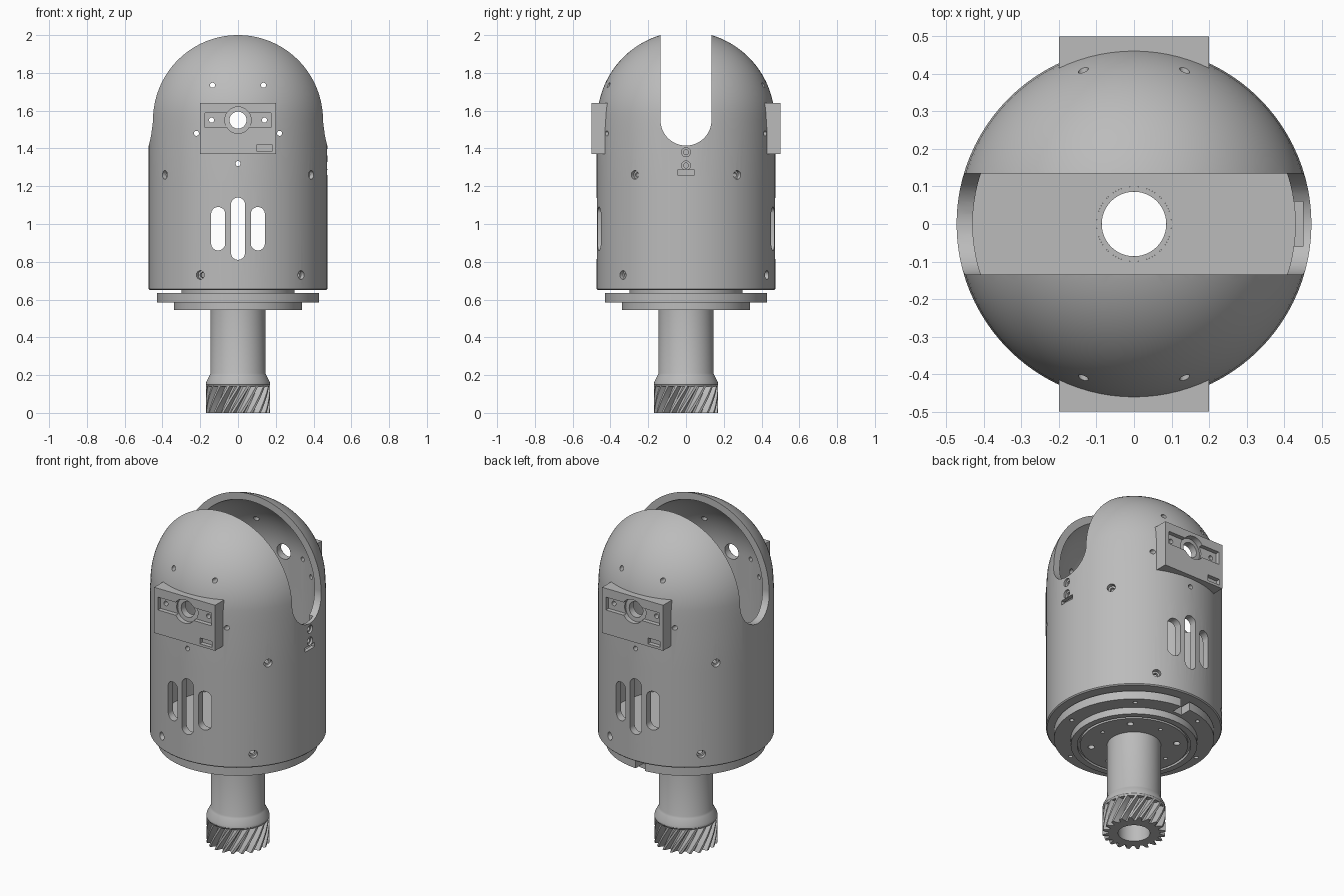
import bpy, bmesh
from math import sin, cos, pi, radians, sqrt
from mathutils import Matrix

if "Cube" in bpy.data.objects:
    bpy.data.objects.remove(bpy.data.objects["Cube"])

# One grey metal for everything
metal = bpy.data.materials.new("grey metal")
metal.use_nodes = True
GREY = (0.5, 0.5, 0.5, 1)
metal.diffuse_color = GREY
metal.node_tree.nodes["Principled BSDF"].inputs["Base Color"].default_value = GREY

WALL, INNER, DOME = 0.473, 0.43, 0.47
DOME_Z = 1.55
T = Matrix.Translation


def turn(degrees, axis='Z'):
    return Matrix.Rotation(radians(degrees), 4, axis)


def finish(bm, name):
    bmesh.ops.recalc_face_normals(bm, faces=bm.faces)
    mesh = bpy.data.meshes.new(name)
    bm.to_mesh(mesh)
    bm.free()
    obj = bpy.data.objects.new(name, mesh)
    bpy.context.collection.objects.link(obj)
    return obj


def lathe(name, profile, n=96, shape=None):
    """Spin a closed (radius, height) profile; shape may alter radius and angle."""
    bm = bmesh.new()
    rings = []
    for i in range(n):
        ring = []
        for r, z in profile:
            a = 2 * pi * i / n
            if shape:
                r, twist = shape(r, z, i)
                a += twist
            ring.append(bm.verts.new((r * cos(a), r * sin(a), z)))
        rings.append(ring)
    m = len(profile)
    for i in range(n):
        p, q = rings[i], rings[(i + 1) % n]
        for j in range(m):
            k = (j + 1) % m
            bm.faces.new((p[j], q[j], q[k], p[k]))
    return finish(bm, name)


def box(name, x0, x1, y0, y1, z0, z1):
    bm = bmesh.new()
    bmesh.ops.create_cube(bm, size=1)
    bmesh.ops.scale(bm, vec=(x1 - x0, y1 - y0, z1 - z0), verts=bm.verts)
    bmesh.ops.translate(bm, vec=((x0 + x1) / 2, (y0 + y1) / 2, (z0 + z1) / 2), verts=bm.verts)
    return finish(bm, name)


def slot(w, h, length, place, n=24):
    """Round-ended prism along its own y axis (a cylinder when w == h)."""
    bm = bmesh.new()
    ends = []
    for y in (-length / 2, length / 2):
        loop = []
        for i in range(n):
            t = 2 * pi * (i + 0.5) / n
            side = 1 if sin(t) > 0 else -1
            loop.append(bm.verts.new((w / 2 * cos(t), y, w / 2 * sin(t) + side * (h - w) / 2)))
        bm.faces.new(loop)
        ends.append(loop)
    for i in range(n):
        k = (i + 1) % n
        bm.faces.new((ends[0][i], ends[0][k], ends[1][k], ends[1][i]))
    bm.transform(place)
    return finish(bm, "cutter")


def cut(obj, *cutters):
    for c in cutters:
        mod = obj.modifiers.new("cut", 'BOOLEAN')
        mod.operation = 'DIFFERENCE'
        mod.solver = 'EXACT'
        mod.object = c
        bpy.context.view_layer.update()
        mesh = bpy.data.meshes.new_from_object(obj.evaluated_get(bpy.context.evaluated_depsgraph_get()))
        obj.modifiers.clear()
        obj.data = mesh
        bpy.data.objects.remove(c)


def screw_hole(obj, angle, z):
    """Counterbored radial hole; angle is measured from the front."""
    cut(obj,
        slot(0.046, 0.046, 0.1, turn(angle) @ T((0, -WALL - 0.025, z))),
        slot(0.026, 0.026, 0.2, turn(angle) @ T((0, -0.45, z))))


# Lower body: cup with a floor, vents and screws
lower = lathe("lower_body", [(0.1, 0.65), (WALL - 0.006, 0.65), (WALL, 0.656), (WALL, 1.22),
                             (INNER, 1.22), (INNER, 0.7), (0.1, 0.7)])
for x, h in ((-0.105, 0.23), (0, 0.33), (0.105, 0.23)):
    cut(lower, slot(0.075, h, 1.2, T((x, 0, 0.975))))
for angle in (45, -25, 225, 155):
    screw_hole(lower, angle, 0.73)

# Domed housing: hollow shell, split by a wide slot running along x
steps = [radians(84) * i / 20 for i in range(21)]
outer = [(DOME * cos(t), DOME_Z + DOME * sin(t)) for t in steps]
inner = [(INNER * cos(t), DOME_Z + INNER * sin(t)) for t in reversed(steps)]
dome = lathe("domed_housing", [(INNER, 1.22), (WALL, 1.22), (WALL, 1.5)] + outer + inner)
cut(dome, slot(0.27, 1.2, 1.4, T((0, 0, 2.015)) @ turn(90), 48))
for x, z in ((0.135, 1.735), (-0.135, 1.735), (0.22, 1.48), (-0.22, 1.48), (0, 1.32),
             (0.14, DOME_Z), (-0.14, DOME_Z)):
    cut(dome, slot(0.027, 0.027, 1.2, T((x, 0, z))))
cut(dome, slot(0.09, 0.09, 1.2, T((0, 0, DOME_Z)), 32))
for angle in (55, -55, 125, -125):
    screw_hole(dome, angle, 1.26)

# Sensor pocket on the left wall, with two round ports and a thin slit
cut(dome, box("cutter", 0.40, 0.45, -0.06, 0.06, 1.24, 1.46),
    box("cutter", 0.44, 0.5, -0.045, 0.045, 1.26, 1.285))
for z in (1.38, 1.31):
    cut(dome, slot(0.048, 0.048, 0.06, T((0.49, 0, z)) @ turn(90)),
        slot(0.026, 0.026, 0.1, T((0.46, 0, z)) @ turn(90)))

# Mounting pads, front and back
pad = box("front_mounting_pad", -0.2, 0.2, -0.5, -0.36, 1.37, 1.64)
cut(pad, lathe("cutter", [(0.1, 1.2), (0.452, 1.2), (0.452, 1.8), (0.1, 1.8)]),
    box("cutter", -0.175, 0.175, -0.6, -0.475, 1.512, 1.588),
    box("cutter", 0.1, 0.18, -0.6, -0.475, 1.385, 1.42),
    slot(0.14, 0.14, 0.4, T((0, -0.5, DOME_Z)), 32))
for x in (-0.14, 0.14):
    cut(pad, slot(0.027, 0.027, 0.4, T((x, -0.5, DOME_Z))))
back = bpy.data.objects.new("back_mounting_pad", pad.data.copy())
back.data.transform(turn(180))
bpy.context.collection.objects.link(back)

# Stepped base flange with a ring groove, bolt holes and a locating notch
flange = lathe("base_flange", [(0.12, 0.545), (0.29, 0.545), (0.29, 0.56), (0.305, 0.56), (0.305, 0.545),
                               (0.34, 0.545), (0.34, 0.585), (0.43, 0.585), (0.43, 0.635),
                               (0.3, 0.635), (0.3, 0.66), (0.12, 0.66)])
cut(flange, box("cutter", -0.03, 0.03, 0.36, 0.5, 0.57, 0.65))


def bolt_circle(count, start, radius, width, z):
    for i in range(count):
        cut(flange, slot(width, width, 0.06, turn(start + i * 360 / count) @ T((radius, 0, z)) @ turn(90, 'X')))


bolt_circle(4, 45, 0.23, 0.036, 0.545)
bolt_circle(4, 0, 0.22, 0.022, 0.545)
bolt_circle(6, 51, 0.39, 0.024, 0.585)

# Hollow shaft with a flared collar
BORE = 0.086
lathe("hollow_shaft", [(BORE, 0.14), (0.165, 0.14), (0.17, 0.15), (0.168, 0.165), (0.15, 0.2), (0.145, 0.21),
                       (0.145, 0.6), (0.1, 0.6), (0.1, 0.702), (BORE, 0.702)], 64)

# Helical pinion
TEETH = 20
layers = [0.142 * i / 6 for i in range(7)]


def tooth(r, z, i):
    if r > BORE:
        r = 0.17 if i % 4 in (1, 2) else 0.138
    return r, 3.7 * z


lathe("helical_pinion", [(0.15, z) for z in layers] + [(BORE, z) for z in reversed(layers)], TEETH * 4, tooth)

# Shading and colour
bpy.ops.object.select_all(action='DESELECT')
for obj in bpy.context.collection.objects:
    if obj.type == 'MESH':
        obj.data.materials.clear()
        obj.data.materials.append(metal)
        obj.select_set(True)
        bpy.context.view_layer.objects.active = obj
bpy.ops.object.shade_smooth_by_angle(angle=radians(30))
